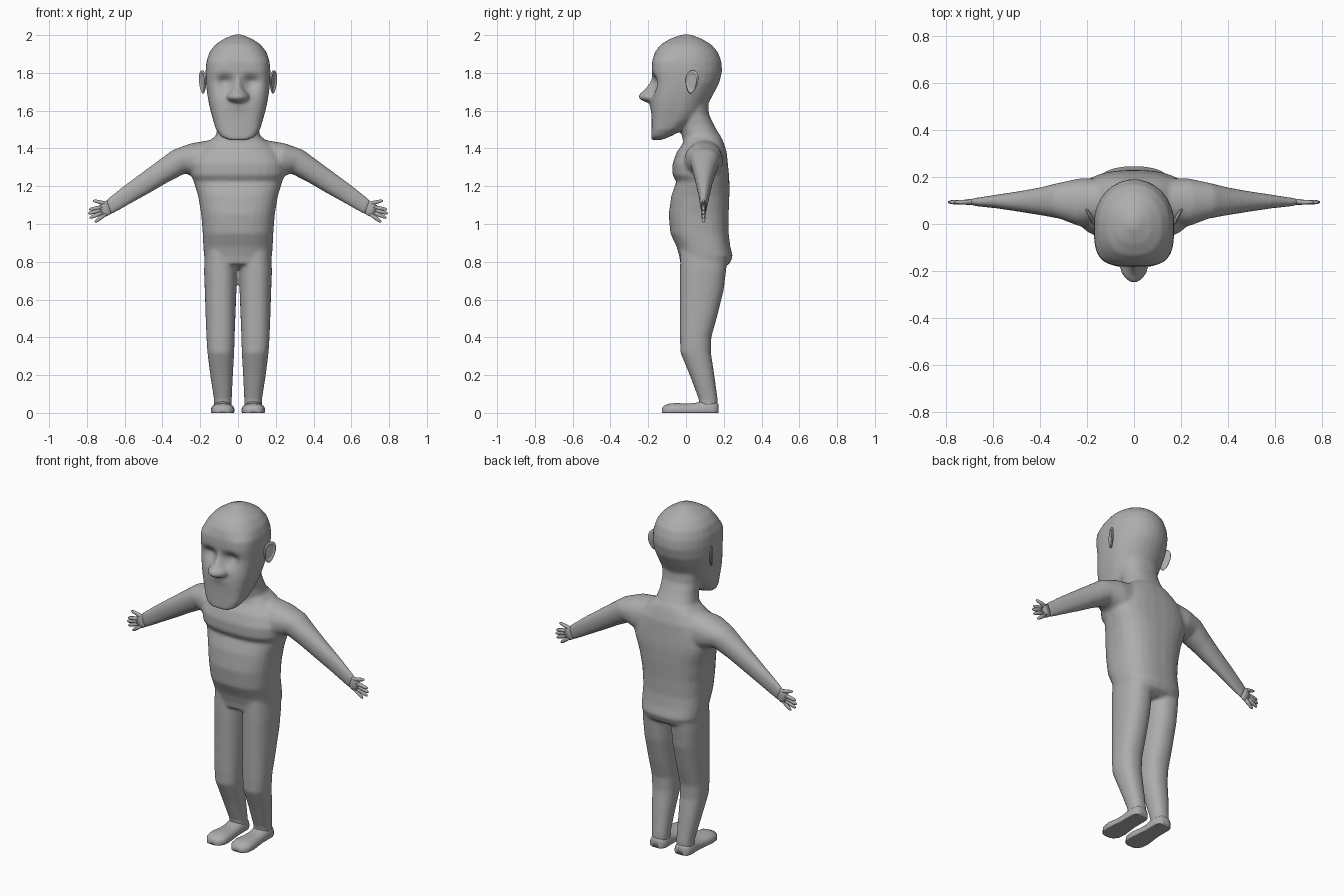
import bpy, bmesh, math
from mathutils import Vector as V

skin = bpy.data.materials.new("grey clay")
skin.diffuse_color = (0.42, 0.42, 0.42, 1)


def ring(c, u, v, n_pos=2, n_neg=2, count=28):
    """Superellipse around c with half axes u, v; its own exponent on each v side."""
    pts = []
    for i in range(count):
        a = 2 * math.pi * (i + 0.5) / count
        ca, sa = math.cos(a), math.sin(a)
        e = 2 / (n_pos if sa > 0 else n_neg)
        pts.append(c + u * math.copysign(abs(ca) ** e, ca) + v * math.copysign(abs(sa) ** e, sa))
    return pts


def zring(z, x0, x1, y0, y1, nb=2.3, nf=2.3):
    return ring(V(((x0 + x1) / 2, (y0 + y1) / 2, z)), V(((x1 - x0) / 2, 0, 0)),
                V((0, (y1 - y0) / 2, 0)), nb, nf)


def span(top, bottom, y0, y1, n=2.2):
    """Limb section between a top and a bottom point (x, z) and a y range."""
    t, b = V((top[0], 0, top[1])), V((bottom[0], 0, bottom[1]))
    return ring((t + b) / 2 + V((0, (y0 + y1) / 2, 0)), (t - b) / 2, V((0, (y1 - y0) / 2, 0)), n, n)


def loft(bm, rings, side=1):
    rows = [[bm.verts.new((p.x * side, p.y, p.z)) for p in r] for r in rings]
    faces = []
    for a, b in zip(rows, rows[1:]):
        for i in range(len(a)):
            j = (i + 1) % len(a)
            faces.append(bm.faces.new((a[i], a[j], b[j], b[i])))
    faces += [bm.faces.new(rows[0]), bm.faces.new(rows[-1])]
    bmesh.ops.recalc_face_normals(bm, faces=faces)


def finish(bm, name):
    me = bpy.data.meshes.new(name)
    bmesh.ops.recalc_face_normals(bm, faces=bm.faces)
    bm.to_mesh(me)
    bm.free()
    ob = bpy.data.objects.new(name, me)
    bpy.context.collection.objects.link(ob)
    me.materials.append(skin)
    me.shade_smooth()
    return ob


body = bmesh.new()

# torso: z, half width, front y, back y
torso = [(.765, .12, .03, .19), (.79, .172, -.03, .232), (.83, .18, -.036, .248), (.88, .184, -.05, .235),
         (.95, .187, -.083, .226), (1.05, .195, -.092, .226), (1.15, .212, -.078, .23),
         (1.225, .235, -.052, .23), (1.26, .25, -.072, .228), (1.32, .25, -.072, .222),
         (1.38, .22, -.05, .216), (1.43, .165, -.015, .20), (1.465, .12, -.01, .185)]
loft(body, [zring(z, -w, w, f, b, 2.6, 2.6) for z, w, f, b in torso])

# neck
neck = [(1.40, .14, -.01, .20), (1.46, .118, -.02, .185), (1.52, .108, -.03, .15),
        (1.58, .11, -.05, .122), (1.66, .12, -.06, .115)]
loft(body, [zring(z, -w, w, f, b) for z, w, f, b in neck])

# head, flat face and round back
head = [(1.445, .05, -.184, -.13), (1.462, .09, -.184, -.085), (1.50, .117, -.183, -.01), (1.55, .132, -.183, .06),
        (1.60, .146, -.184, .102), (1.65, .157, -.182, .125), (1.70, .165, -.176, .152),
        (1.75, .170, -.174, .178), (1.81, .172, -.182, .192), (1.86, .168, -.18, .188),
        (1.91, .152, -.165, .17), (1.95, .12, -.135, .135), (1.98, .075, -.085, .085), (2.003, .02, -.02, .025)]
loft(body, [zring(z, -w, w, f, b, 2, 3.6 if z < 1.9 else 2.6) for z, w, f, b in head])

# nose
nose = [(1.80, .018, -.178), (1.75, .02, -.192), (1.71, .033, -.222), (1.685, .055, -.252),
        (1.665, .058, -.252), (1.65, .045, -.225), (1.64, .03, -.195)]
loft(body, [zring(z, -w, w, f, -.14, 2.5, 1.6) for z, w, f in nose])

# legs: z, inner x, outer x, front y, back y
leg = [(.86, .01, .175, -.03, .225), (.75, .005, .18, -.032, .212), (.65, .008, .176, -.032, .2),
       (.5, .014, .171, -.032, .162), (.4, .018, .167, -.032, .134), (.32, .02, .162, -.03, .132),
       (.2, .027, .147, .02, .15), (.07, .033, .127, .068, .168), (.03, .033, .127, .07, .168)]
# arms: top point, bottom point (x, z), y range
arm = [((.10, 1.452), (.14, 1.2), .0, .195), ((.25, 1.427), (.21, 1.24), -.01, .195),
       ((.345, 1.392), (.28, 1.268), .022, .177), ((.42, 1.337), (.37, 1.222), .037, .157),
       ((.5, 1.278), (.45, 1.175), .05, .142), ((.6, 1.205), (.56, 1.113), .066, .126),
       ((.67, 1.15), (.64, 1.067), .074, .114), ((.70, 1.127), (.675, 1.048), .078, .11)]
for s in (1, -1):
    loft(body, [zring(*r) for r in leg], s)
    loft(body, [span(*r) for r in arm], s)

# fuse the parts into one skin
ob = finish(body, "body")
bpy.context.view_layer.objects.active = ob
ob.select_set(True)
m = ob.modifiers.new("fuse", 'REMESH')
m.mode, m.voxel_size, m.use_smooth_shade = 'VOXEL', 0.009, True
m = ob.modifiers.new("soften", 'SMOOTH')
m.factor, m.iterations = 0.5, 7
for name in ("fuse", "soften"):
    bpy.ops.object.modifier_apply(modifier=name)

# eye sockets and upper lip pressed into the face
for v in ob.data.vertices:
    x, y, z = v.co
    if y < -.1 and z > 1.5:
        drop = (z - 1.755) / (.03 if z > 1.755 else .05)
        v.co.y += .03 * math.exp(-((abs(x) - .07) / .04) ** 2 - drop ** 2)
        v.co.y -= .007 * math.exp(-(x / .05) ** 2 - ((z - 1.625) / .025) ** 2)
ob.data.shade_smooth()

# feet: y, half width, top z
foot = [(-.128, .02, .022), (-.12, .04, .036), (-.095, .058, .048), (-.05, .062, .053), (0, .056, .049),
        (.05, .05, .053), (.09, .05, .066), (.14, .05, .066), (.162, .042, .06), (.172, .022, .045)]
# fingers: root x, z, tip x, z
fingers = [(.685, 1.105, .767, 1.124), (.715, 1.09, .788, 1.077), (.72, 1.076, .793, 1.055),
           (.715, 1.062, .786, 1.032), (.70, 1.055, .757, 1.010)]
for s, side in ((1, "left"), (-1, "right")):
    bm = bmesh.new()
    rings = []
    for y, w, h in foot:
        r = ring(V((.081, y, h * .3)), V((w, 0, 0)), V((0, 0, h * .7)), 2.3, 3)
        for p in r:
            p.z = max(p.z, 0)
        rings.append(r)
    loft(bm, rings, s)
    finish(bm, side + "_foot")

    # hand: palm and five digits
    bm = bmesh.new()
    loft(bm, [span((.69, 1.128), (.672, 1.055), .08, .108), span((.72, 1.11), (.69, 1.042), .081, .106),
              span((.745, 1.092), (.715, 1.036), .084, .102)], s)
    for x0, z0, x1, z1 in fingers:
        a, b = V((x0, .093, z0)), V((x1, .093, z1))
        d = (b - a).normalized()
        up = V((-d.z, 0, d.x))
        loft(bm, [ring(a.lerp(b, t), up * r, V((0, r * .9, 0)), count=10)
                  for t, r in ((0, .0115), (.5, .011), (.85, .009), (1, .004))], s)
    finish(bm, side + "_hand")

    # ear: flattened ball with a dished outer face, narrowing to the lobe
    bm = bmesh.new()
    bmesh.ops.create_uvsphere(bm, u_segments=24, v_segments=16, radius=1)
    for v in bm.verts:
        a, b, t = v.co
        if t > 0 and math.hypot(a, b) < .75:
            t = -.1
        w = .036 * (1 + .25 * b)
        along, out = a * w - .006 * (1 - b), t * .011
        v.co = (s * (.19 + along * .45 + out * .9), .036 + along * .9 - out * .45, 1.752 + b * .062)
    finish(bm, side + "_ear")
